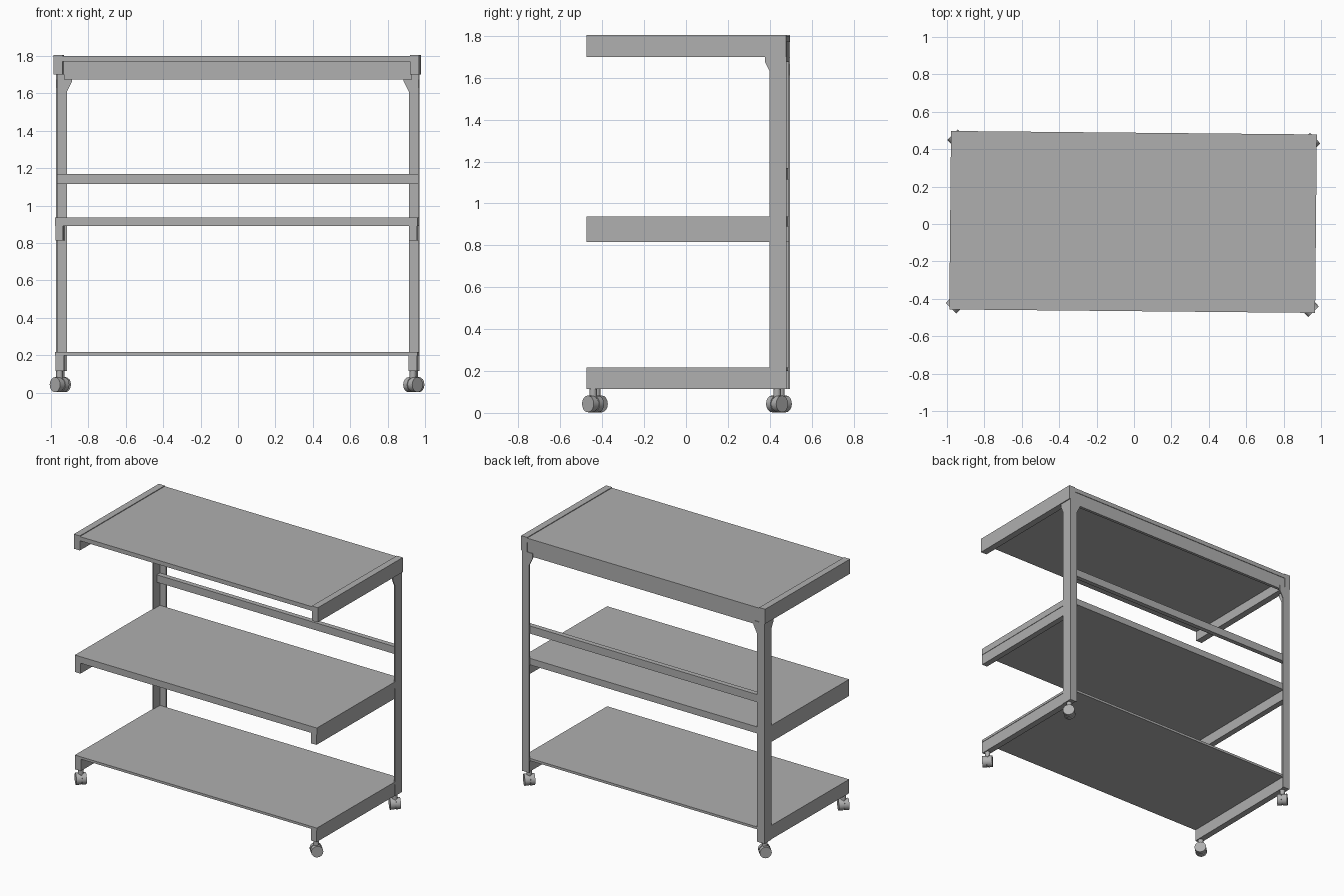
import bpy, bmesh, math
from mathutils import Matrix

if "Cube" in bpy.data.objects:
    bpy.data.objects.remove(bpy.data.objects["Cube"])

# The whole cart sits turned very slightly about z
PLACE = Matrix.Translation((-0.005, 0.011, 0)) @ Matrix.Rotation(-0.0095, 4, 'Z')

grey = bpy.data.materials.new("dark_grey")
grey.diffuse_color = (0.43, 0.43, 0.43, 1)
grey.use_nodes = True
grey.node_tree.nodes["Principled BSDF"].inputs["Base Color"].default_value = grey.diffuse_color


def finish(name, bm):
    bmesh.ops.recalc_face_normals(bm, faces=bm.faces)
    bm.transform(PLACE)
    me = bpy.data.meshes.new(name)
    bm.to_mesh(me)
    bm.free()
    me.materials.append(grey)
    ob = bpy.data.objects.new(name, me)
    bpy.context.collection.objects.link(ob)
    return ob


def box(name, x0, x1, y0, y1, z0, z1):
    bm = bmesh.new()
    m = Matrix.Translation(((x0 + x1) / 2, (y0 + y1) / 2, (z0 + z1) / 2))
    m = m @ Matrix.Diagonal((abs(x1 - x0), y1 - y0, z1 - z0, 1))
    bmesh.ops.create_cube(bm, size=1, matrix=m)
    return finish(name, bm)


def plate(name, pts, offset):
    bm = bmesh.new()
    f = bm.faces.new([bm.verts.new(p) for p in pts])
    r = bmesh.ops.extrude_face_region(bm, geom=[f])
    moved = [g for g in r['geom'] if isinstance(g, bmesh.types.BMVert)]
    bmesh.ops.translate(bm, verts=moved, vec=offset)
    return finish(name, bm)


def cyl(bm, radius, depth, matrix, n=16):
    bmesh.ops.create_cone(bm, cap_ends=True, segments=n, radius1=radius,
                          radius2=radius, depth=depth, matrix=matrix)


D = 0.477     # half depth
W = 0.971     # half width at the posts
T = 0.007     # plate thickness

# Shelves
box("top_shelf", -0.93, 0.93, -D, D, 1.77, 1.80)
box("middle_shelf", -W + .001, W - .001, -D, D - T, 0.89, 0.937)
box("bottom_shelf", -W + .001, W - .001, -D, D - T, 0.20, 0.217)

# Cross members along the back
box("top_back_rail", -0.93, 0.93, D - 0.025, D - 0.004, 1.675, 1.77)
box("back_bar", -W + .002, W - .002, D - 0.04, D - T, 1.115, 1.165)
box("back_bar_lip", -W + .002, W - .002, D - 0.043, D - T, 1.165, 1.17)

for s, side in ((-1, "left"), (1, "right")):
    # Side rails carrying the shelves
    box(side + "_top_rail", s * 0.93, s * 0.978, -D, D, 1.70, 1.805)
    box(side + "_middle_rail", s * 0.925, s * (W - .004), -D, D - T, 0.815, 0.89)
    box(side + "_bottom_rail", s * 0.922, s * (W - .004), -D, D - T, 0.115, 0.20)

    # Angle post: outer plate and back plate, both flared at the top
    yz = [(0.398, 0.115), (0.398, 1.63), (0.376, 1.675), (0.376, 1.70),
          (D, 1.70), (D, 0.115)]
    plate(side + "_post_side_plate", [(s * W, y, z) for y, z in yz], (-s * T, 0, 0))
    xz = [(0.914, 0.115), (0.914, 1.61), (0.886, 1.665), (0.886, 1.70),
          (W - T, 1.70), (W - T, 0.115)]
    plate(side + "_post_back_plate", [(s * x, D, z) for x, z in xz], (0, -T, 0))

    # Twin-wheel casters turned outwards at 45 degrees
    for end, y in (("front", -0.446), ("back", 0.433)):
        base = Matrix.Translation((s * 0.945, y, 0.043))
        t = 1 if y > 0 else -1
        turn = base @ Matrix.Rotation(s * t * math.pi / 4, 4, 'Z') \
            @ Matrix.Rotation(math.pi / 2, 4, 'Y')
        bm = bmesh.new()
        for k in (-1, 1):
            cyl(bm, 0.040, 0.030, turn @ Matrix.Translation((0, 0, k * 0.0195)))
        cyl(bm, 0.036, 0.012, turn)
        cyl(bm, 0.018, 0.045, base @ Matrix.Translation((0, 0, 0.0515)))
        ob = finish(end + "_" + side + "_caster", bm)
        bpy.ops.object.select_all(action='DESELECT')
        ob.select_set(True)
        bpy.context.view_layer.objects.active = ob
        bpy.ops.object.shade_smooth_by_angle(angle=math.radians(30))
